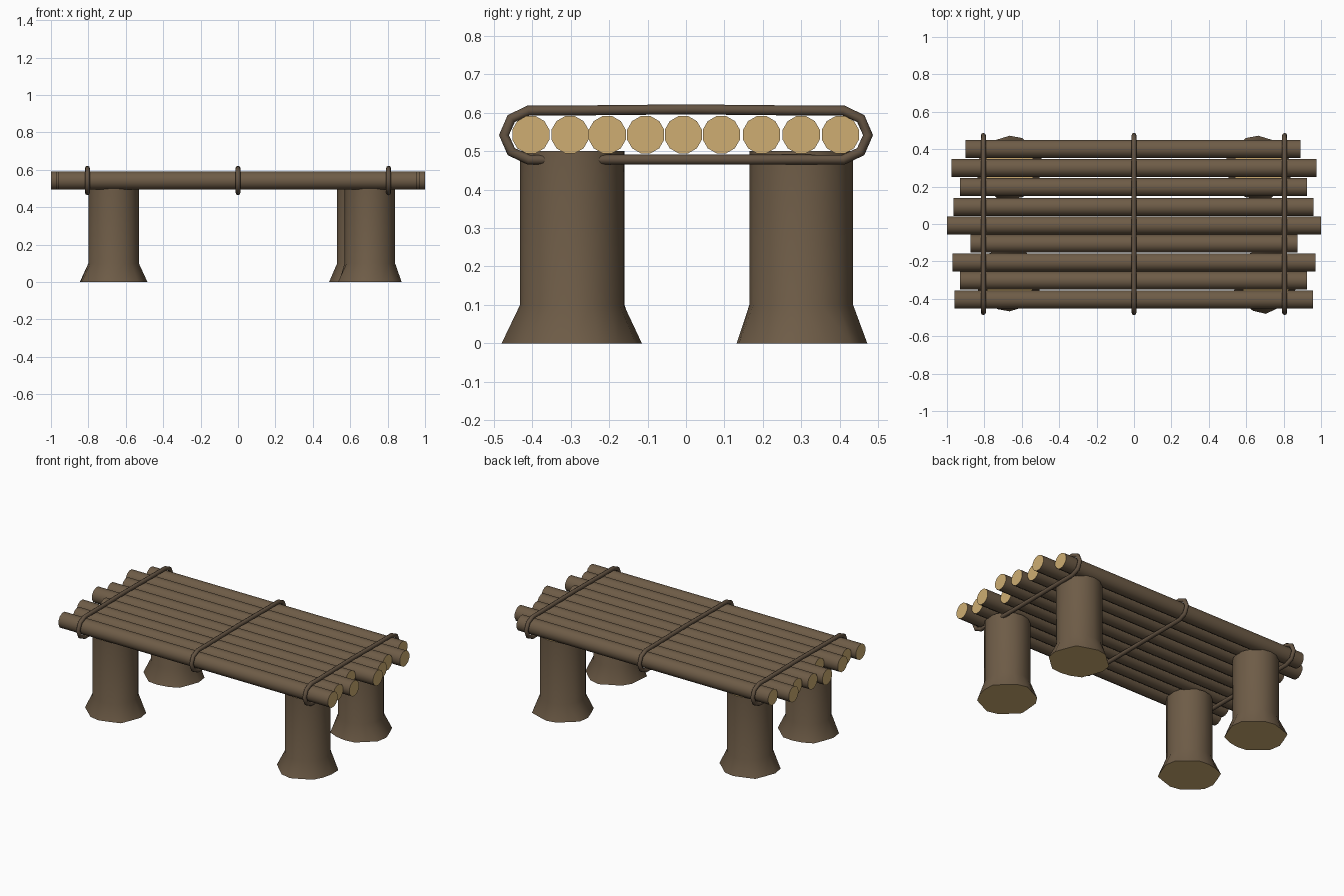
import bpy, bmesh, math

if "Cube" in bpy.data.objects:
    bpy.data.objects.remove(bpy.data.objects["Cube"])


def material(name, rgb):
    m = bpy.data.materials.new(name)
    m.diffuse_color = (*rgb, 1)
    m.use_nodes = True
    m.node_tree.nodes["Principled BSDF"].inputs["Base Color"].default_value = m.diffuse_color
    return m


bark = material("brown bark", (0.156, 0.107, 0.063))
wood = material("cut wood", (0.62, 0.42, 0.17))
rope_mat = material("dark rope", (0.125, 0.086, 0.054))


def smooth(ob, angle=40):
    bpy.ops.object.select_all(action='DESELECT')
    ob.select_set(True)
    bpy.context.view_layer.objects.active = ob
    bpy.ops.object.shade_smooth_by_angle(angle=math.radians(angle))


def lofted(name, rings):
    """Skin rings of points; side faces are bark, end caps are cut wood."""
    bm = bmesh.new()
    rows = [[bm.verts.new(p) for p in ring] for ring in rings]
    n = len(rows[0])
    for a, b in zip(rows, rows[1:]):
        for i in range(n):
            j = (i + 1) % n
            bm.faces.new((a[i], a[j], b[j], b[i]))
    for row in (rows[0], rows[-1]):
        bm.faces.new(row).material_index = 1
    bmesh.ops.recalc_face_normals(bm, faces=bm.faces)
    me = bpy.data.meshes.new(name)
    bm.to_mesh(me)
    bm.free()
    me.materials.append(bark)
    me.materials.append(wood)
    ob = bpy.data.objects.new(name, me)
    bpy.context.collection.objects.link(ob)
    smooth(ob)
    return ob


# Table top: nine logs of uneven length (y, left end, right end)
logs = [(-0.404, -0.96, 0.957), (-0.302, -0.93, 0.925), (-0.205, -0.97, 0.97),
        (-0.105, -0.875, 0.875), (-0.007, -1.0, 1.0), (0.092, -0.965, 0.96),
        (0.197, -0.93, 0.925), (0.30, -0.975, 0.975), (0.402, -0.90, 0.89)]
for k, (y, x0, x1) in enumerate(logs):
    ring = [(0.05 * math.cos(t), 0.05 * math.sin(t))
            for t in (2 * math.pi * (i + 0.5) / 12 for i in range(12))]
    lofted(f"top_log_{k + 1}", [[(x, y + c, 0.543 + s) for c, s in ring] for x in (x0, x1)])

# Legs: round posts with an uneven flared foot
foot = [0.178, 0.182, 0.163, 0.173, 0.172, 0.165, 0.184, 0.17,
        0.181, 0.183, 0.166, 0.175, 0.168, 0.17, 0.182, 0.168]


def leg(name, cx, cy, turn=0, flip=1):
    def ring(radii, z):
        pts = []
        for i, r in enumerate(radii):
            t = 2 * math.pi * i / 16 + math.radians(turn)
            pts.append((cx + flip * r * math.cos(t), cy + r * math.sin(t), z))
        return pts
    lofted(name, [ring(foot, 0), ring([0.135] * 16, 0.1), ring([0.135] * 16, 0.5)])


leg("back_left_leg", -0.665, 0.30)
leg("back_right_leg", 0.665, 0.30, flip=-1)
leg("front_left_leg", -0.665, -0.295, turn=180)
leg("front_right_leg", 0.705, -0.297, turn=67.5)

# Rope lashings around the logs
half = [(0.0, 0.609), (0.30, 0.606), (0.41, 0.606), (0.455, 0.585), (0.474, 0.542),
        (0.455, 0.499), (0.41, 0.478), (0.2, 0.478)]
loop = half + [(-y, z) for y, z in reversed(half[1:])]
for name, x in (("left_rope", -0.805), ("middle_rope", 0.0), ("right_rope", 0.805)):
    cu = bpy.data.curves.new(name, 'CURVE')
    cu.dimensions = '3D'
    cu.bevel_depth = 0.013
    cu.bevel_resolution = 2
    sp = cu.splines.new('POLY')
    sp.points.add(len(loop) - 1)
    for p, (y, z) in zip(sp.points, loop):
        p.co = (x, y, z, 1)
    sp.use_cyclic_u = True
    cu.materials.append(rope_mat)
    ob = bpy.data.objects.new(name, cu)
    bpy.context.collection.objects.link(ob)
    bpy.ops.object.select_all(action='DESELECT')
    ob.select_set(True)
    bpy.context.view_layer.objects.active = ob
    bpy.ops.object.convert(target='MESH')
    smooth(bpy.context.view_layer.objects.active, 60)
